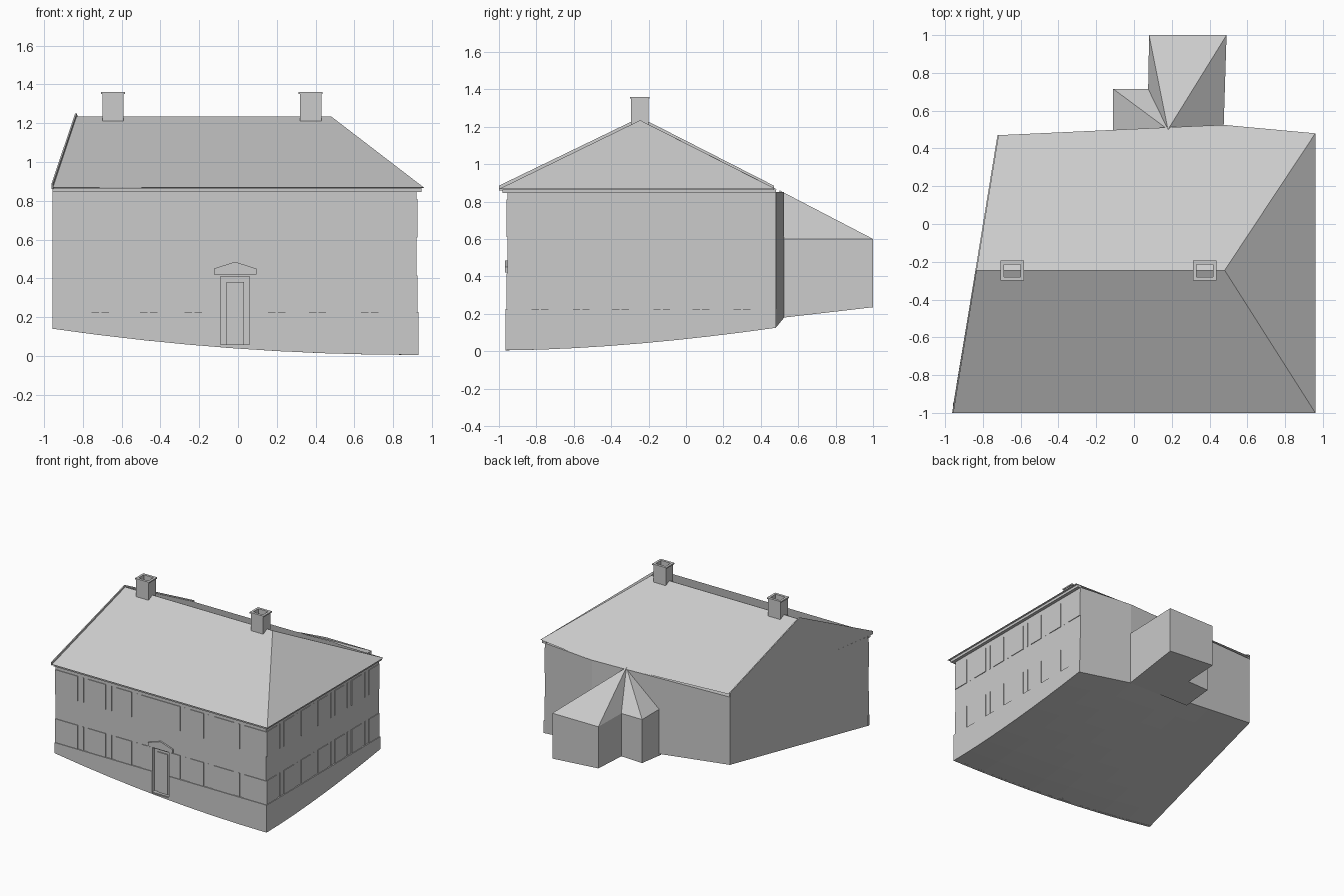
import bpy, bmesh
from mathutils import Vector

cube = bpy.data.objects.get("Cube")
if cube:
    bpy.data.objects.remove(cube, do_unlink=True)

grey = bpy.data.materials.new("light_grey")
grey.use_nodes = True
grey.diffuse_color = (0.6, 0.6, 0.6, 1)
grey.node_tree.nodes["Principled BSDF"].inputs["Base Color"].default_value = (0.6, 0.6, 0.6, 1)

FRONT, RIGHT, BACK = -0.955, 0.92, 0.48
EAVE = 0.865


def mesh(name, verts, faces):
    bm = bmesh.new()
    vs = [bm.verts.new(v) for v in verts]
    for f in faces:
        bm.faces.new([vs[i] for i in f])
    bmesh.ops.recalc_face_normals(bm, faces=bm.faces)
    me = bpy.data.meshes.new(name)
    bm.to_mesh(me)
    bm.free()
    ob = bpy.data.objects.new(name, me)
    bpy.context.collection.objects.link(ob)
    me.materials.append(grey)
    return ob


def loft(name, sections):
    """Bridge equal rings of points and cap both ends."""
    n = len(sections[0])
    verts = [p for s in sections for p in s]
    faces = [range(n), range(len(verts) - n, len(verts))]
    for k in range(len(sections) - 1):
        for i in range(n):
            j = (i + 1) % n
            faces.append((k * n + i, k * n + j, (k + 1) * n + j, (k + 1) * n + i))
    return mesh(name, verts, faces)


def box(name, x0, x1, y0, y1, z0, z1):
    return loft(name, [[(x0, y0, z), (x1, y0, z), (x1, y1, z), (x0, y1, z)] for z in (z0, z1)])


# Sloping ground: t runs left to right, s runs front to back
BEND = 0.726


def ground(t, s):
    front = 0.005 + 0.135 * (1 - t) ** 2
    if t < BEND:
        back = 0.305 + (0.18 - 0.305) * t / BEND
    else:
        back = 0.18 + (0.125 - 0.18) * (t - BEND) / (1 - BEND)
    return front + (back - front) * s ** (1 + 0.7 * t)


def plan(t, s):
    back_y = 0.47 + 0.055 * t / BEND if t < BEND else 0.525 - 0.045 * (t - BEND) / (1 - BEND)
    fx = -0.957 + (RIGHT + 0.957) * t
    bx = -0.72 + (RIGHT + 0.72) * t
    return fx + (bx - fx) * s, FRONT + (back_y - FRONT) * s


# Main walls
sections = []
for t in (0, 0.12, 0.25, 0.37, 0.49, 0.61, BEND, 0.86, 1):
    ring = [(*plan(t, k / 8), ground(t, k / 8)) for k in range(9)]
    ring += [(*plan(t, 1), EAVE - 0.015), (*plan(t, 0), EAVE - 0.005)]
    sections.append(ring)
walls = loft("walls", sections)


# Plinth and cornice wrap the front and right sides
def wrap_band(name, d, z_top, z_low=None):
    stops = [(k / 8, 0) for k in range(9)] + [(1, k / 8) for k in range(1, 9)]
    rings = []
    for t, s in stops:
        x, y = plan(t, s)
        ox = d if t == 1 else 0
        oy = -d if s == 0 else 0
        ix = -0.01 if t == 1 else 0
        iy = 0.01 if s == 0 else 0
        low = ground(t, s) if z_low is None else z_low
        rings.append([(x + ix, y + iy, low), (x + ox, y + oy, low),
                      (x + ox, y + oy, z_top), (x + ix, y + iy, z_top)])
    return loft(name, rings)


plinth = wrap_band("plinth", 0.01, 0.225)
wrap_band("cornice", 0.025, EAVE, 0.845)

# Roof: hipped on the right, gabled on the left
mesh("roof",
     [(-0.96, -1, 0.867), (0.96, -1, 0.867), (0.96, 0.48, 0.867), (0.47, 0.525, 0.845),
      (-0.72, 0.47, 0.872), (-0.837, -0.245, 1.235), (0.48, -0.245, 1.235)],
     [(0, 1, 6, 5), (1, 2, 6), (2, 3, 6), (3, 4, 5, 6), (0, 5, 4), (0, 4, 3, 2, 1)])

# Thin raised gable edge
gable = [(-1, 0.86), (-1, 0.885), (-0.245, 1.25), (0.47, 0.885), (0.47, 0.85)]
loft("gable_edge", [[(-0.963 + 0.24 * (y + 1) / 1.47 + d, y, z) for y, z in gable] for d in (0, 0.008)])

# Rear extension under one fan-shaped roof
outline = [(0.475, 0.525, 0.18), (0.49, 1, 0.235), (0.08, 1, 0.265),
           (0.075, 0.715, 0.255), (-0.11, 0.715, 0.25), (-0.11, 0.475, 0.225)]
n = len(outline)
verts = outline + [(x, y, 0.6) for x, y, z in outline] + [(0.18, 0.5, 0.86)]
faces = [range(n)]
for i in range(n):
    j = (i + 1) % n
    faces += [(i, j, n + j, n + i), (n + i, n + j, 2 * n)]
mesh("rear_extension", verts, faces)


# Open chimneys with a projecting cap
def tube(name, cx, cy, outer, inner, z0, z1):
    signs = [(-1, -1), (1, -1), (1, 1), (-1, 1)]
    v = [(cx + a * w, cy + b * h, z) for z in (z0, z1) for w, h in (outer, inner) for a, b in signs]
    f = []
    for i in range(4):
        j = (i + 1) % 4
        f += [(i, j, 8 + j, 8 + i), (4 + i, 4 + j, 12 + j, 12 + i),
              (i, j, 4 + j, 4 + i), (8 + i, 8 + j, 12 + j, 12 + i)]
    mesh(name, v, f)


for side, cx in (("right", -0.645), ("left", 0.375)):
    tube(side + "_chimney", cx, -0.247, (0.055, 0.047), (0.043, 0.033), 1.19, 1.352)
    tube(side + "_chimney_cap", cx, -0.247, (0.062, 0.053), (0.043, 0.033), 1.35, 1.36)


# Shallow wall panels leave the windows as recesses
def facade(name, place, start, end, columns, doorway):
    for level, z0, z1 in (("lower", 0.225, 0.415), ("upper", 0.61, 0.81)):
        gaps = [(c, 0.09) for c in columns]
        if doorway and level == "lower":
            gaps.append((-0.015, 0.15))
        edge = start
        for c, w in sorted(gaps):
            place(f"{name}_{level}_panel", edge, c - w / 2, z0, z1, 0.005)
            edge = c + w / 2
            if w < 0.1:
                place(f"{name}_{level}_window_bar", c - 0.006, c + 0.006, z0, z1, 0.003)
        place(f"{name}_{level}_panel", edge, end, z0, z1, 0.005)


def on_front(name, a, b, z0, z1, d):
    box(name, a, b, FRONT - d, FRONT + 0.002, z0, z1)


def on_right(name, a, b, z0, z1, d):
    box(name, RIGHT - 0.002, RIGHT + d, a, b, z0, z1)


facade("front", on_front, -0.955, RIGHT, (-0.71, -0.46, -0.23, 0.2, 0.41, 0.68), True)
facade("side", on_right, FRONT, BACK, (-0.78, -0.56, -0.35, -0.13, 0.08, 0.3), False)

# Recessed doorway with door leaf and pediment
cutter = box("doorway_cutter", -0.09, 0.06, -1.05, -0.93, 0.05, 0.41)
cutter.hide_render = True
cutter.hide_viewport = True
cutter.display_type = 'WIRE'
for ob in (walls, plinth):
    cut = ob.modifiers.new("doorway", 'BOOLEAN')
    cut.operation = 'DIFFERENCE'
    cut.solver = 'EXACT'
    cut.object = cutter
box("door", -0.06, 0.03, -0.938, -0.925, 0.05, 0.38)
box("doorstep", -0.09, 0.06, -0.96, -0.925, 0.045, 0.058)
profile = [(-0.125, 0.42), (0.095, 0.42), (0.095, 0.45), (-0.015, 0.485), (-0.125, 0.45)]
loft("door_pediment", [[(x, y, z) for x, z in profile] for y in (-0.968, -0.95)])
